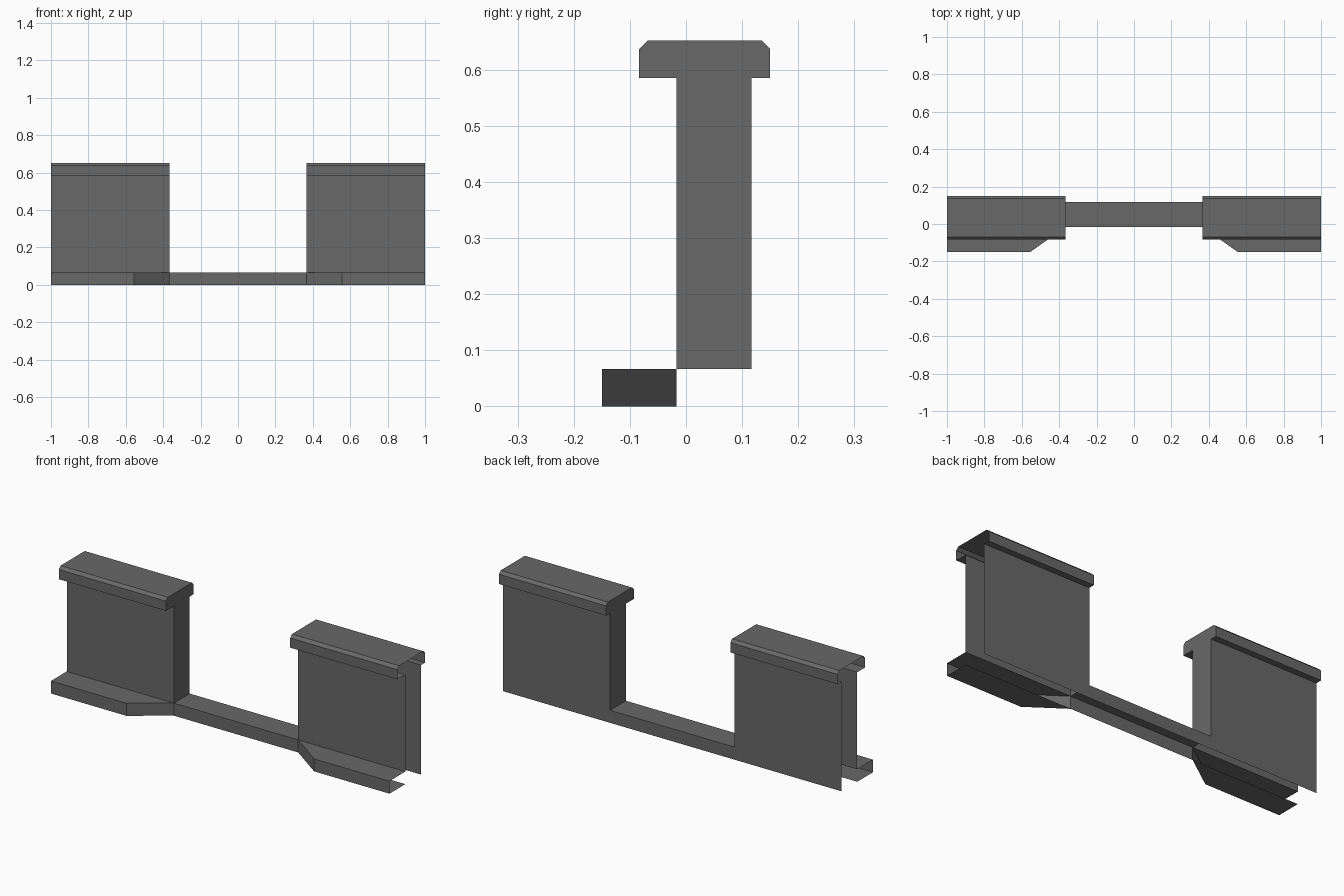
import bpy
import bmesh

if "Cube" in bpy.data.objects:
    bpy.data.objects.remove(bpy.data.objects["Cube"])

GAP = 0.367                    # half width of the opening
FRONT, BACK = -0.0167, 0.1167  # wall faces in y
STEP, EAVE, TOP = 0.067, 0.585, 0.652

stone = bpy.data.materials.new("dark_grey_stone")
stone.diffuse_color = (0.14, 0.14, 0.14, 1)
stone.use_nodes = True
stone.node_tree.nodes["Principled BSDF"].inputs["Base Color"].default_value = stone.diffuse_color


def finish(name, bm, mirror=True):
    mesh = bpy.data.meshes.new(name)
    bmesh.ops.remove_doubles(bm, verts=bm.verts, dist=1e-5)
    bm.to_mesh(mesh)
    bm.free()
    mesh.materials.append(stone)
    ob = bpy.data.objects.new(name, mesh)
    bpy.context.collection.objects.link(ob)
    if mirror:
        ob.modifiers.new("Mirror", 'MIRROR').use_mirror_merge = False
    return ob


def face(bm, pts):
    bm.faces.new([bm.verts.new(p) for p in pts])


def sweep(bm, path, x0, x1):
    """Extrude an open (y, z) path along x."""
    for a, b in zip(path, path[1:]):
        face(bm, [(x0, *a), (x1, *a), (x1, *b), (x0, *b)])


def cap(bm, path, x):
    face(bm, [(x, *p) for p in path])


# Wall: front and back sheets, with a jamb at the opening; outer ends stay open
bm = bmesh.new()
sweep(bm, [(FRONT, STEP), (FRONT, EAVE)], GAP, 1)
sweep(bm, [(BACK, EAVE), (BACK, 0)], GAP, 1)
cap(bm, [(FRONT, STEP), (FRONT, EAVE), (BACK, EAVE), (BACK, STEP)], GAP)
finish("wall", bm)

# Chamfered coping with overhanging lips
coping = [(FRONT, EAVE), (-0.0835, EAVE), (-0.0835, 0.637), (-0.0685, TOP),
          (0.135, TOP), (0.15, 0.637), (0.15, EAVE), (BACK, EAVE)]
bm = bmesh.new()
sweep(bm, coping, GAP, 1)
cap(bm, coping, GAP)
finish("coping", bm)

# Plinth ledge in front of the wall, angled towards the opening
plan = [(GAP, FRONT), (0.555, -0.15), (1, -0.15), (1, FRONT)]
bm = bmesh.new()
face(bm, [(x, y, STEP) for x, y in plan])
face(bm, [(x, y, 0) for x, y in reversed(plan)])
for a, b in zip(plan[:2], plan[1:3]):
    face(bm, [(*a, 0), (*b, 0), (*b, STEP), (*a, STEP)])
finish("plinth", bm)

# Threshold across the opening
bm = bmesh.new()
sweep(bm, [(FRONT, 0), (FRONT, STEP), (BACK, STEP), (BACK, 0)], -GAP, GAP)
finish("threshold", bm, mirror=False)
